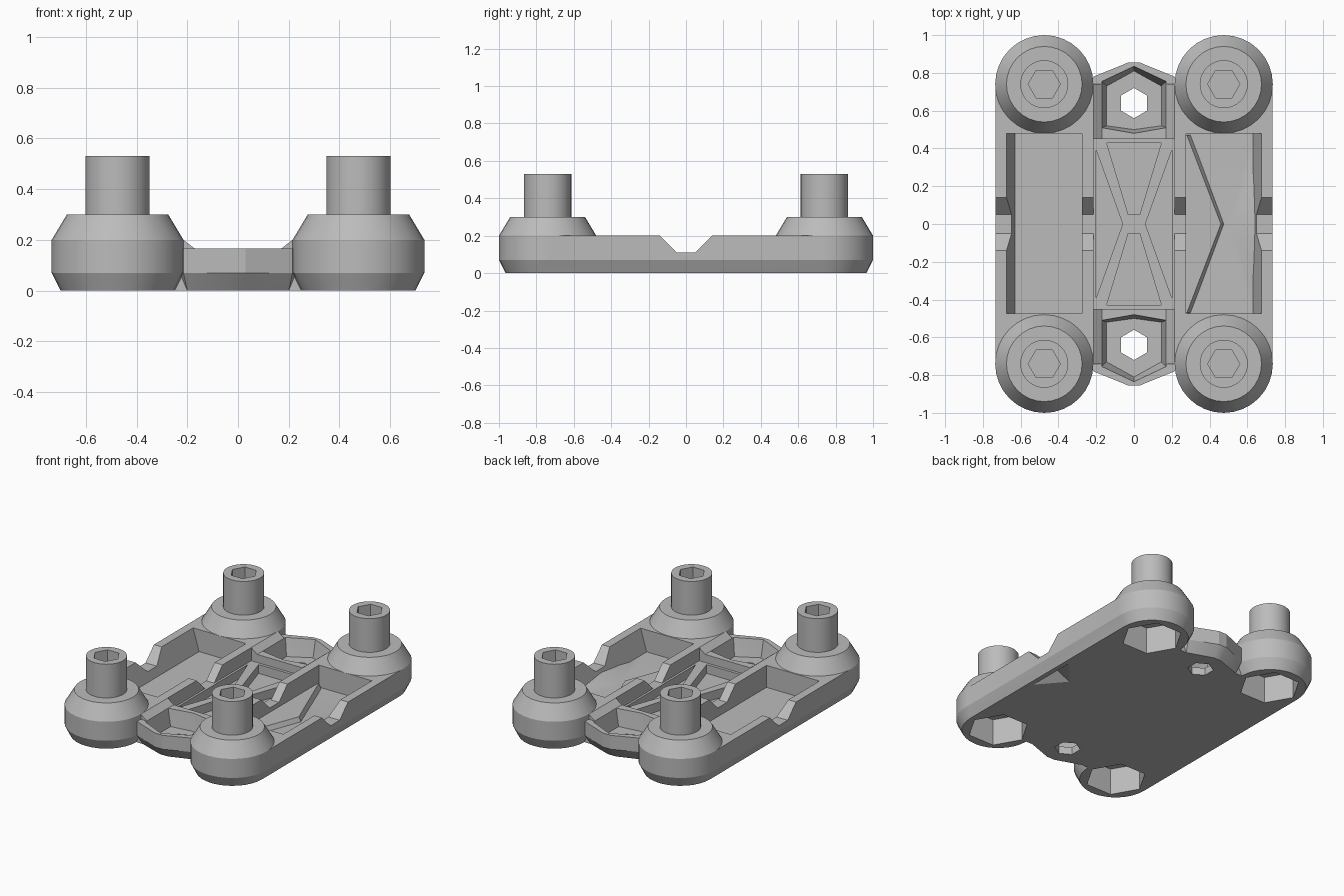
import bpy, bmesh, math

if "Cube" in bpy.data.objects:
    bpy.data.objects.remove(bpy.data.objects["Cube"], do_unlink=True)

grey = bpy.data.materials.new("plain grey")
grey.use_nodes = True
colour = (0.5, 0.5, 0.5, 1)
grey.diffuse_color = colour
grey.node_tree.nodes["Principled BSDF"].inputs["Base Color"].default_value = colour


def hull(name, points):
    """Convex solid around a set of points."""
    bm = bmesh.new()
    for p in points:
        bm.verts.new(p)
    res = bmesh.ops.convex_hull(bm, input=bm.verts[:])
    junk = {g for g in res["geom_interior"] + res["geom_unused"]
            if isinstance(g, bmesh.types.BMVert) and g.is_valid}
    if junk:
        bmesh.ops.delete(bm, geom=list(junk), context="VERTS")
    bmesh.ops.dissolve_limit(bm, angle_limit=0.002, verts=bm.verts[:], edges=bm.edges[:])
    bmesh.ops.recalc_face_normals(bm, faces=bm.faces[:])
    me = bpy.data.meshes.new(name)
    bm.to_mesh(me)
    bm.free()
    me.materials.append(grey)
    ob = bpy.data.objects.new(name, me)
    bpy.context.collection.objects.link(ob)
    return ob


def layers(name, *slices):
    """Solid from (z, outline) slices."""
    return hull(name, [(x, y, z) for z, outline in slices for x, y in outline])


def rect(x0, x1, y0, y1):
    return [(x0, y0), (x1, y0), (x1, y1), (x0, y1)]


def ring(cx, cy, r, n, turn=0.0):
    steps = [turn + math.tau * i / n for i in range(n)]
    return [(cx + r * math.cos(a), cy + r * math.sin(a)) for a in steps]


def mirror_x(half):
    return half + [(-x, y) for x, y in half]


def flip(outline, sy):
    return [(x, y * sy) for x, y in outline]


def combine(target, tool, operation="DIFFERENCE"):
    """Apply a boolean and remove the tool."""
    mod = target.modifiers.new("shape", "BOOLEAN")
    mod.operation, mod.solver, mod.object = operation, "EXACT", tool
    bpy.context.view_layer.update()
    graph = bpy.context.evaluated_depsgraph_get()
    me = bpy.data.meshes.new_from_object(target.evaluated_get(graph))
    target.modifiers.clear()
    target.data = me
    bpy.data.objects.remove(tool, do_unlink=True)


def smooth(ob):
    bpy.ops.object.select_all(action="DESELECT")
    ob.select_set(True)
    bpy.context.view_layer.objects.active = ob
    bpy.ops.object.shade_smooth_by_angle(angle=math.radians(20))


SIDES = (-1, 1)
CORNERS = [(sx * 0.475, sy * 0.74) for sx in SIDES for sy in SIDES]
FLOOR = 0.05

# Base plate with chamfered lower edge
body = layers("base_plate", (0, rect(-0.70, 0.70, -0.74, 0.74)),
              (0.07, rect(-0.733, 0.733, -0.74, 0.74)),
              (0.2, rect(-0.733, 0.733, -0.74, 0.74)))

# Lowered central channel, deeper between the tabs
combine(body, layers("cut", (0.165, rect(-0.17, 0.17, -1, 1)),
                     (0.235, rect(-0.26, 0.26, -1, 1))))
combine(body, layers("cut", (0.11, rect(-0.215, 0.215, -0.45, 0.45)),
                     (0.3, rect(-0.215, 0.215, -0.45, 0.45))))

# Notches through the long walls
for sx in SIDES:
    notch = [(x * sx, y, z) for x in (0.2, 0.9)
             for y, z in ((-0.05, 0.11), (0.05, 0.11), (0.18, 0.24), (-0.18, 0.24))]
    combine(body, hull("cut", notch))

# Long pockets with a sloped outer wall
for sx in SIDES:
    low = [(x * sx, y) for x, y in rect(0.275, 0.63, -0.475, 0.48)]
    high = [(x * sx, y) for x, y in rect(0.275, 0.675, -0.475, 0.48)]
    combine(body, layers("cut", (FLOOR, low), (0.2, high), (0.3, high)))

# Crossed ribs left by pockets at the ends and sides
for s in SIDES:
    end = flip(mirror_x([(0.145, 0.43), (0.03, 0.05)]), s)
    combine(body, layers("cut", (FLOOR, end), (0.3, end)))
    side = [(s * x, y) for x, y in ((0.2, 0.39), (0.2, -0.39), (0.06, 0))]
    combine(body, layers("cut", (FLOOR, side), (0.3, side)))

# End tabs
for s in SIDES:
    foot = flip(mirror_x([(0.25, 0.6), (0.2, 0.74), (0.15, 0.74), (0.03, 0.8)]), s)
    rim = flip(mirror_x([(0.25, 0.6), (0.215, 0.78), (0.17, 0.78), (0.03, 0.855)]), s)
    combine(body, layers("tab", (0, foot), (0.07, rim), (0.165, rim)), "UNION")

# Corner bosses
for cx, cy in CORNERS:
    boss = layers("boss", *[(z, ring(cx, cy, r, 32)) for z, r in
                            ((0, 0.225), (0.07, 0.26), (0.2, 0.26), (0.3, 0.2))])
    combine(body, boss, "UNION")

# Tab recesses and hexagonal through holes
for s in SIDES:
    low = flip(mirror_x([(0, 0.81), (0.145, 0.73), (0.145, 0.52), (0, 0.5)]), s)
    high = flip(mirror_x([(0, 0.835), (0.17, 0.755), (0.17, 0.51), (0, 0.48)]), s)
    combine(body, layers("cut", (FLOOR, low), (0.165, high), (0.26, high)))
    hole = ring(0, s * 0.64, 0.08, 6, math.pi / 2)
    combine(body, layers("cut", (-0.1, hole), (0.1, hole)))

# Chevron plate and folded ridge in one pocket
chevron = [(0.265, 0.47), (0.265, -0.47), (0.305, -0.47), (0.48, 0), (0.305, 0.47)]
crest = [(0.265, 0.47), (0.265, -0.47), (0.28, -0.47), (0.46, 0), (0.28, 0.47)]
combine(body, layers("chevron", (0.04, chevron), (0.08, crest)), "UNION")
ridge = [(0.48, 0), (0.6, 0.32), (0.69, 0.32), (0.69, -0.32), (0.6, -0.32)]
combine(body, layers("ridge", (0.045, ridge), (0.1, [(0.69, 0)])), "UNION")
combine(body, layers("cut", (-0.01, [(0.67, 0.2), (0.67, -0.2), (0.5, 0)]),
                     (0.06, [(0.65, 0)])))

# Hexagonal sockets under the bosses
for cx, cy in CORNERS:
    nut = ring(cx, cy, 0.19, 6)
    combine(body, layers("cut", (-0.1, nut), (0.18, nut)))
smooth(body)

# Pegs with hexagonal sockets in the top
for cx, cy in CORNERS:
    name = ("back" if cy > 0 else "front") + ("_left" if cx > 0 else "_right") + "_peg"
    post = ring(cx, cy, 0.127, 32)
    peg = layers(name, (0.29, post), (0.53, post))
    key = ring(cx, cy, 0.085, 6)
    combine(peg, layers("cut", (0.42, key), (0.6, key)))
    smooth(peg)
